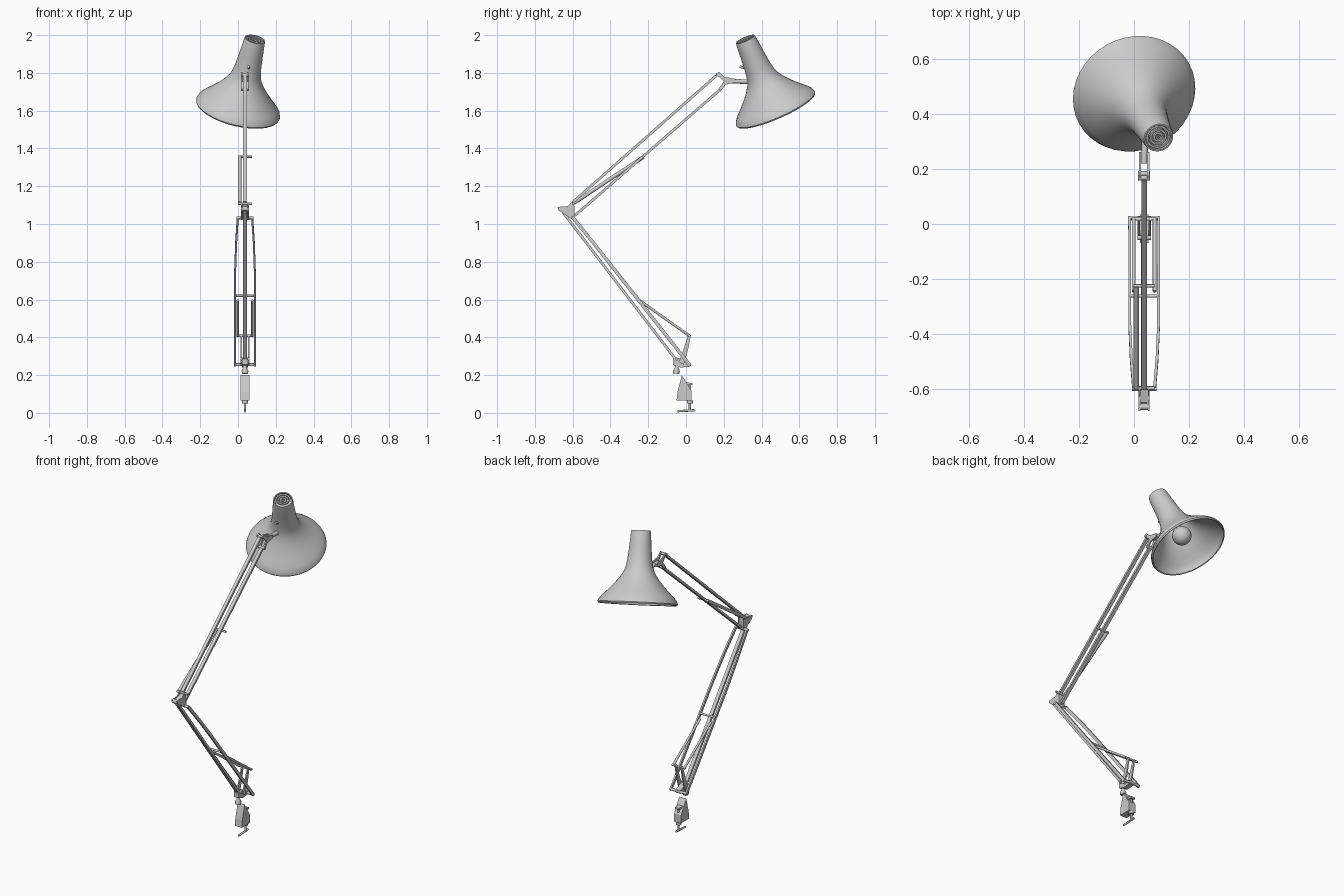
import bpy, bmesh, math
from mathutils import Vector

if "Cube" in bpy.data.objects:
    bpy.data.objects.remove(bpy.data.objects["Cube"])

XC = 0.037  # x of the arm's centre plane


def make(name, verts, faces, smooth=False):
    me = bpy.data.meshes.new(name)
    me.from_pydata([tuple(v) for v in verts], [], faces)
    bm = bmesh.new()
    bm.from_mesh(me)
    bmesh.ops.recalc_face_normals(bm, faces=bm.faces)
    bm.to_mesh(me)
    bm.free()
    ob = bpy.data.objects.new(name, me)
    bpy.context.collection.objects.link(ob)
    if smooth:
        bpy.ops.object.select_all(action='DESELECT')
        ob.select_set(True)
        bpy.context.view_layer.objects.active = ob
        bpy.ops.object.shade_smooth_by_angle(angle=math.radians(40))
    return ob


def lathe(name, profile, origin, axis, segs=32, closed=False):
    """Revolve (radius, height) points around an axis."""
    q = Vector(axis).normalized().to_track_quat('Z', 'Y')
    o = Vector(origin)
    verts, faces, n = [], [], len(profile)
    for i in range(segs):
        a = 2 * math.pi * i / segs
        verts += [o + q @ Vector((r * math.cos(a), r * math.sin(a), h)) for r, h in profile]
    for i in range(segs):
        j = (i + 1) % segs
        for k in range(n if closed else n - 1):
            m = (k + 1) % n
            faces.append((i * n + k, j * n + k, j * n + m, i * n + m))
    ob = make(name, verts, faces, True)
    bm = bmesh.new()
    bm.from_mesh(ob.data)
    bmesh.ops.remove_doubles(bm, verts=bm.verts, dist=1e-5)
    bmesh.ops.recalc_face_normals(bm, faces=bm.faces)
    bm.to_mesh(ob.data)
    bm.free()
    return ob


def rod(name, p, q, r, segs=12):
    d = Vector(q) - Vector(p)
    return lathe(name, [(0, 0), (r, 0), (r, d.length), (0, d.length)], p, d, segs)


def pin(name, y, z, half, r):
    return rod(name, (XC - half, y, z), (XC + half, y, z), r)


def bar(name, pts, w, d):
    """Rectangular bar along points; w is its width in x, d its depth."""
    pts = [Vector(p) for p in pts]
    X = Vector((1, 0, 0))
    nrm = X.cross(pts[-1] - pts[0]).normalized()
    verts, faces = [], []
    for p in pts:
        verts += [p + X * sx * w / 2 + nrm * sn * d / 2
                  for sx, sn in ((-1, -1), (1, -1), (1, 1), (-1, 1))]
    for i in range(len(pts) - 1):
        for k in range(4):
            m = (k + 1) % 4
            faces.append((4 * i + k, 4 * i + m, 4 * i + 4 + m, 4 * i + 4 + k))
    e = 4 * (len(pts) - 1)
    faces += [(0, 1, 2, 3), (e, e + 1, e + 2, e + 3)]
    return make(name, verts, faces)


def plate(name, outline, x0, x1):
    """Extrude a (y, z) outline along x."""
    n = len(outline)
    verts = [(x, y, z) for x in (x0, x1) for y, z in outline]
    faces = [tuple(range(n)), tuple(range(n, 2 * n))]
    faces += [(i, (i + 1) % n, n + (i + 1) % n, n + i) for i in range(n)]
    return make(name, verts, faces)


# Clamp and screw handle
plate("clamp_body", [(-.022, .20), (.0, .165), (.03, .115), (.03, .065),
                     (-.05, .065), (-.045, .11)], XC - .024, XC + .024)
plate("clamp_jaw", [(-.01, .162), (.035, .158), (.035, .148), (-.01, .145)], XC - .015, XC + .015)
rod("clamp_screw", (XC, .02, .008), (XC, .02, .15), .006)
rod("clamp_handle", (XC, -.045, .009), (XC, .045, .014), .006)
rod("clamp_pad", (XC, .02, .05), (XC, .02, .066), .016)

# Base swivel joint
lathe("base_knob", [(0, 0), (.016, 0), (.018, .015), (.01, .03), (.01, .055), (0, .055)],
      (XC, -.052, .208), (0, 0.1, 1), 16)
plate("base_bracket", [(-.07, .285), (-.04, .29), (.025, .265), (.025, .245), (-.03, .24),
                       (-.07, .255)], XC - .016, XC + .016)
pin("base_pin", .02, .255, .058, .008)
pin("base_rear_pin", -.05, .285, .025, .008)
for s in (-1, 1):
    xs = XC + s * .02
    plate("spring_bracket", [(.012, .415), (.026, .412), (.012, .34), (-.012, .255), (-.038, .27),
                             (-.015, .33)], xs - .004, xs + .004)
pin("spring_anchor_pin", .018, .408, .046, .006)

# Lower arm: centre bar, bowed side bars and springs
bar("lower_centre_bar", [(XC, -.65, 1.06), (XC, -.052, .28)], .022, .014)
for s in (-1, 1):
    bar("lower_side_bar", [(XC + s * .038, -.60, 1.035), (XC + s * .047, -.49, .90),
                           (XC + s * .052, -.376, .755), (XC + s * .053, .022, .25)], .01, .018)
    rod("lower_spring", (XC + s * .038, -.245, .595), (XC + s * .038, .018, .408), .007)
pin("lower_cross_pin", -.262, .62, .056, .006)

# Elbow
for s in (-1, 1):
    xs = XC + s * .017
    plate("elbow_plate", [(-.68, 1.09), (-.672, 1.07), (-.60, 1.022), (-.59, 1.03), (-.592, 1.115),
                          (-.605, 1.115), (-.625, 1.095)], xs - .003, xs + .003)
plate("elbow_core", [(-.65, 1.085), (-.595, 1.04), (-.595, 1.10)], XC - .014, XC + .014)
pin("elbow_tip_pin", -.665, 1.08, .02, .012)
pin("elbow_lower_pin", -.60, 1.033, .045, .008)
pin("elbow_upper_pin", -.597, 1.108, .038, .007)

# Upper arm: two parallel bars with a single side spring
bar("upper_bar_top", [(XC, -.60, 1.115), (XC, .16, 1.785)], .02, .014)
bar("upper_bar_bottom", [(XC, -.588, 1.045), (XC, .185, 1.715)], .02, .014)
rod("upper_spring", (XC - .028, -.595, 1.11), (XC - .028, -.225, 1.355), .010)
pin("upper_spring_pin", -.225, 1.356, .038, .006)

# Head bracket
for s in (-1, 1):
    xs = XC + s * .015
    plate("head_plate", [(.158, 1.795), (.175, 1.805), (.20, 1.78), (.262, 1.768), (.262, 1.748),
                         (.21, 1.738), (.185, 1.705), (.172, 1.715), (.20, 1.755)],
          xs - .004, xs + .004)
pin("head_top_pin", .168, 1.79, .022, .009)
pin("head_bottom_pin", .183, 1.715, .022, .009)
rod("head_stem", (XC, .22, 1.758), (XC + .004, .335, 1.752), .012)

# Lamp shade, tilted about its own axis
O = Vector((0, .475, 1.61))
A = Vector((.217, -.391, .894)).normalized()
outer = [(.054, .412), (.057, .395), (.063, .32), (.070, .25), (.078, .205), (.089, .175),
         (.109, .143), (.140, .105), (.173, .070), (.204, .040), (.222, .018), (.228, .002),
         (.224, -.006)]
inner = [(.218, -.004), (.214, .012), (.196, .036), (.166, .064), (.133, .099), (.102, .137),
         (.082, .171), (.071, .205), (.063, .25), (.056, .32), (.050, .395), (.048, .412)]
lathe("shade", outer + inner, O, A, 40, True)

# Vent rings in the top of the neck
for r in (.041, .028, .015):
    lathe("vent_ring", [(r - .004, .392), (r + .004, .392), (r + .004, .406), (r - .004, .406)],
          O, A, 24, True)
lathe("vent_floor", [(0, .388), (.053, .388)], O, A, 24)
q = A.to_track_quat('Z', 'Y')
for k in range(2):
    d = q @ Vector((math.cos(k * math.pi / 2), math.sin(k * math.pi / 2), 0)) * .05
    rod("vent_spoke", O + A * .395 - d, O + A * .395 + d, .003, 6)

# Bulb, socket and switch
ball = [(.055 * math.sin(t), .085 - .055 * math.cos(t))
        for t in (math.pi * .82 * i / 12 for i in range(13))]
lathe("bulb", ball + [(.024, .155), (.022, .19)], O, A, 24)
lathe("socket", [(0, .175), (.028, .175), (.028, .30), (0, .30)], O, A, 20)
rod("switch", (.055, .285, 1.833), (.058, .34, 1.82), .007)
